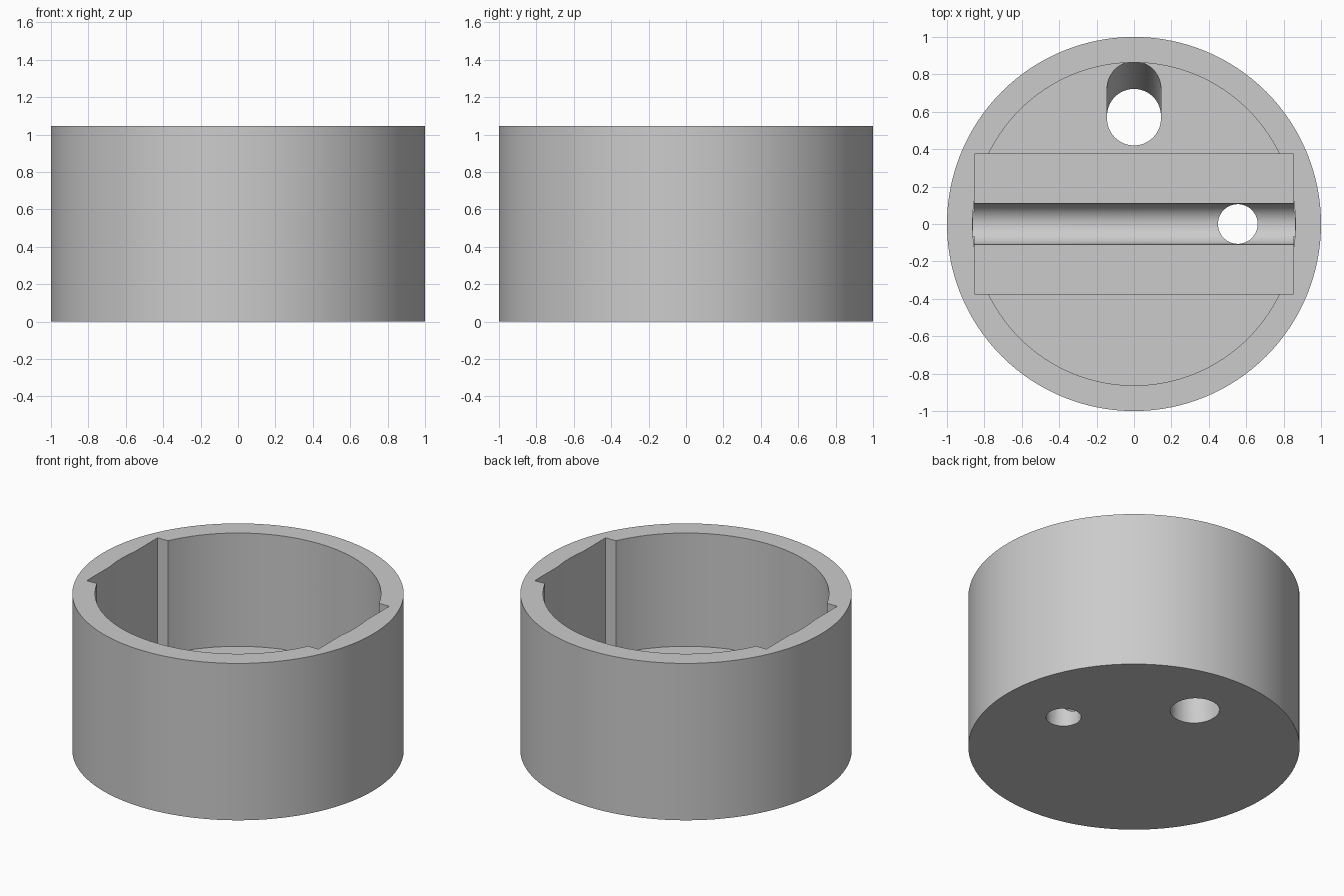
import bpy, bmesh, math
from mathutils import Matrix, Vector

cube = bpy.data.objects.get("Cube")
if cube:
    bpy.data.objects.remove(cube, do_unlink=True)

HEIGHT = 1.045
LEDGE = 0.29        # floor of the round pocket
SLOT_FLOOR = 0.20   # floor of the rectangular pocket
TOP = HEIGHT + 0.2

grey = bpy.data.materials.new("plain grey")
grey.use_nodes = True
colour = (0.6, 0.6, 0.6, 1)
grey.diffuse_color = colour
grey.node_tree.nodes["Principled BSDF"].inputs["Base Color"].default_value = colour


def make_object(name, bm):
    bmesh.ops.recalc_face_normals(bm, faces=bm.faces)
    mesh = bpy.data.meshes.new(name)
    bm.to_mesh(mesh)
    bm.free()
    mesh.materials.append(grey)
    obj = bpy.data.objects.new(name, mesh)
    bpy.context.collection.objects.link(obj)
    return obj


def cylinder(name, radius, length, centre, turn=None, sides=128):
    bm = bmesh.new()
    matrix = Matrix.Translation(centre) @ (turn or Matrix())
    bmesh.ops.create_cone(bm, cap_ends=True, segments=sides, radius1=radius,
                          radius2=radius, depth=length, matrix=matrix)
    return make_object(name, bm)


def upright(name, radius, low, high, x=0, y=0, sides=128):
    return cylinder(name, radius, high - low, (x, y, (low + high) / 2), sides=sides)


def box(name, size, centre):
    bm = bmesh.new()
    bmesh.ops.create_cube(bm, size=1, matrix=Matrix.Translation(centre)
                          @ Matrix.Diagonal((*size, 1)))
    return make_object(name, bm)


def flared_hole(name, radius, levels, sides=64):
    """Hull of circles, each level giving z and the two end centres in y."""
    bm = bmesh.new()
    for z, ends in levels:
        for y in ends:
            for i in range(sides):
                a = math.tau * i / sides
                bm.verts.new(Vector((radius * math.cos(a), y + radius * math.sin(a), z)))
    result = bmesh.ops.convex_hull(bm, input=bm.verts)
    loose = {v for v in result["geom_interior"] if isinstance(v, bmesh.types.BMVert)}
    bmesh.ops.delete(bm, geom=list(loose), context='VERTS')
    return make_object(name, bm)


# Solid round body
body = upright("round_housing", 1, 0, HEIGHT)

# Pockets, groove and holes to be removed from the body
slot_height = TOP - SLOT_FLOOR
cutters = [
    upright("round_pocket", 0.863, LEDGE, TOP),
    box("rectangular_pocket", (1.706, 0.746, slot_height),
        (0, 0, SLOT_FLOOR + slot_height / 2)),
    cylinder("floor_groove", 0.11, 1.72, (0, 0, SLOT_FLOOR),
             Matrix.Rotation(math.pi / 2, 4, 'Y'), 64),
    upright("small_hole", 0.106, -0.1, 0.3, x=0.555, sides=64),
    flared_hole("slanted_hole", 0.144,
                [(-0.02, (0.564, 0.568)), (LEDGE + 0.01, (0.564, 0.73))]),
]

bpy.context.view_layer.objects.active = body
for cutter in cutters:
    cutter.hide_render = True
    mod = body.modifiers.new(cutter.name, 'BOOLEAN')
    mod.operation = 'DIFFERENCE'
    mod.solver = 'EXACT'
    mod.object = cutter
    bpy.ops.object.modifier_apply(modifier=mod.name)
    bpy.data.objects.remove(cutter, do_unlink=True)

# Smooth round walls with crisp rims
bpy.ops.object.select_all(action='DESELECT')
body.select_set(True)
bpy.ops.object.shade_smooth_by_angle(angle=math.radians(25))
